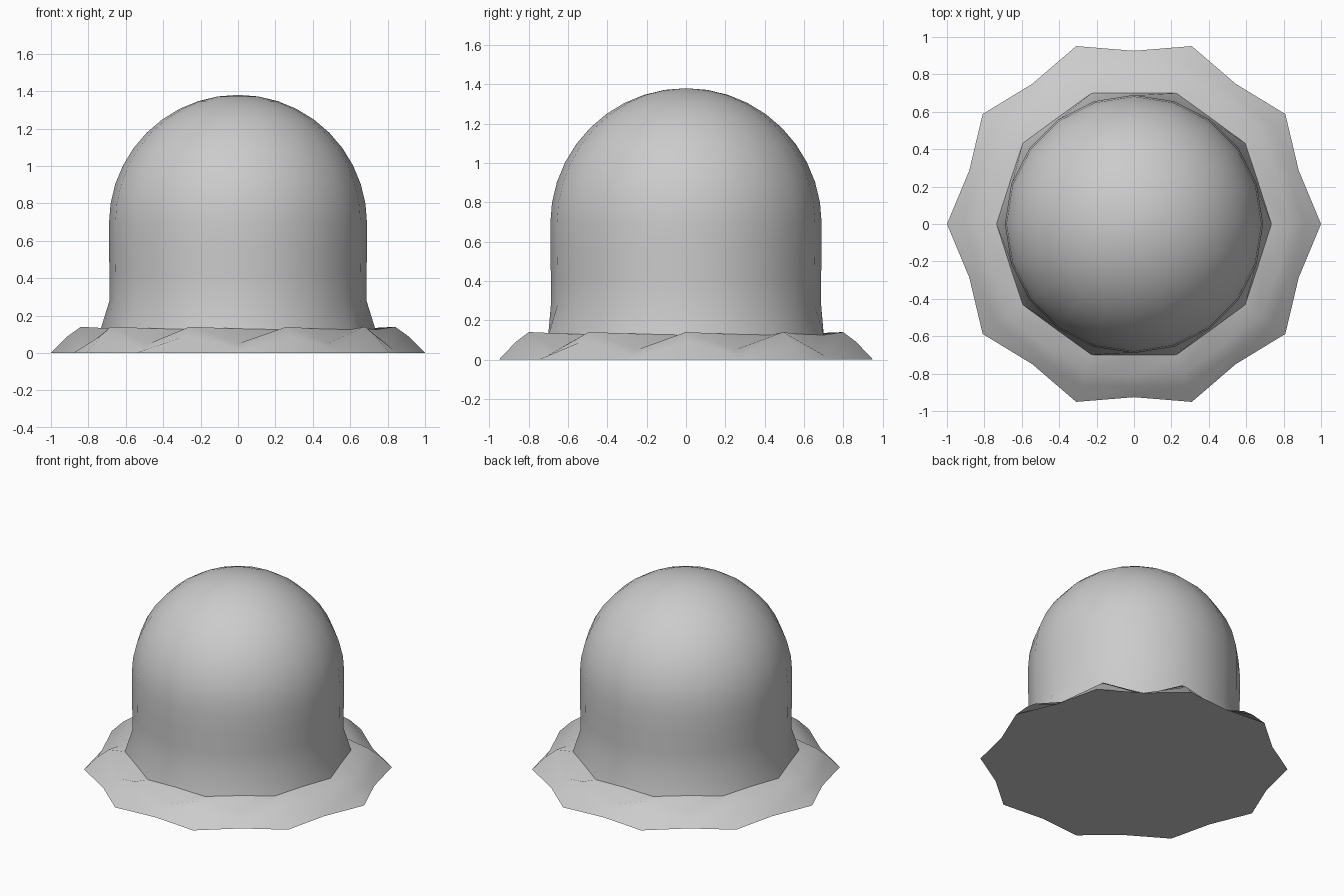
import bpy, bmesh, math

if "Cube" in bpy.data.objects:
    bpy.data.objects.remove(bpy.data.objects["Cube"])

SIDES = 20
grey = bpy.data.materials.new("plain_grey")
grey.diffuse_color = (0.6, 0.6, 0.6, 1)
grey.use_nodes = True
grey.node_tree.nodes["Principled BSDF"].inputs["Base Color"].default_value = grey.diffuse_color

# Skirt profiles (radius, height): raised petals alternate with dips
petal = [(1.0, 0.0), (0.91, 0.09), (0.84, 0.14), (0.735, 0.125), (0.687, 0.28)]
dip = [(0.926, 0.0), (0.87, 0.02), (0.81, 0.05), (0.70, 0.13), (0.687, 0.28)]

# Straight wall and round dome, shared by every side
R, BASE, STEPS = 0.69, 0.69, 10
wall = [(0.687, 0.42), (R, 0.56)]
dome = [(R * math.cos(a), BASE + R * math.sin(a))
        for a in (math.pi / 2 * i / STEPS for i in range(STEPS))]

bm = bmesh.new()
rings = []
for p, d in zip(petal + wall + dome, dip + wall + dome):
    ring = []
    for i in range(SIDES):
        r, z = d if i % 2 else p
        a = 2 * math.pi * i / SIDES
        ring.append(bm.verts.new((r * math.cos(a), r * math.sin(a), z)))
    rings.append(ring)

for lower, upper in zip(rings, rings[1:]):
    for i in range(SIDES):
        j = (i + 1) % SIDES
        if lower is rings[1]:
            # ridges run from the petal crest down to the dips
            if i % 2:
                bm.faces.new((lower[i], lower[j], upper[j]))
                bm.faces.new((lower[i], upper[j], upper[i]))
            else:
                bm.faces.new((lower[i], lower[j], upper[i]))
                bm.faces.new((lower[j], upper[j], upper[i]))
        else:
            bm.faces.new((lower[i], lower[j], upper[j], upper[i]))

# Crown of the dome and flat underside
top = bm.verts.new((0, 0, BASE + R))
for i in range(SIDES):
    bm.faces.new((rings[-1][i], rings[-1][(i + 1) % SIDES], top))
bm.faces.new(rings[0][::-1])
bmesh.ops.recalc_face_normals(bm, faces=bm.faces)

mesh = bpy.data.meshes.new("domed_body_with_skirt")
bm.to_mesh(mesh)
bm.free()
mesh.materials.append(grey)
body = bpy.data.objects.new("domed_body_with_skirt", mesh)
bpy.context.collection.objects.link(body)
bpy.context.view_layer.objects.active = body
body.select_set(True)
bpy.ops.object.shade_smooth_by_angle(angle=math.radians(50))
